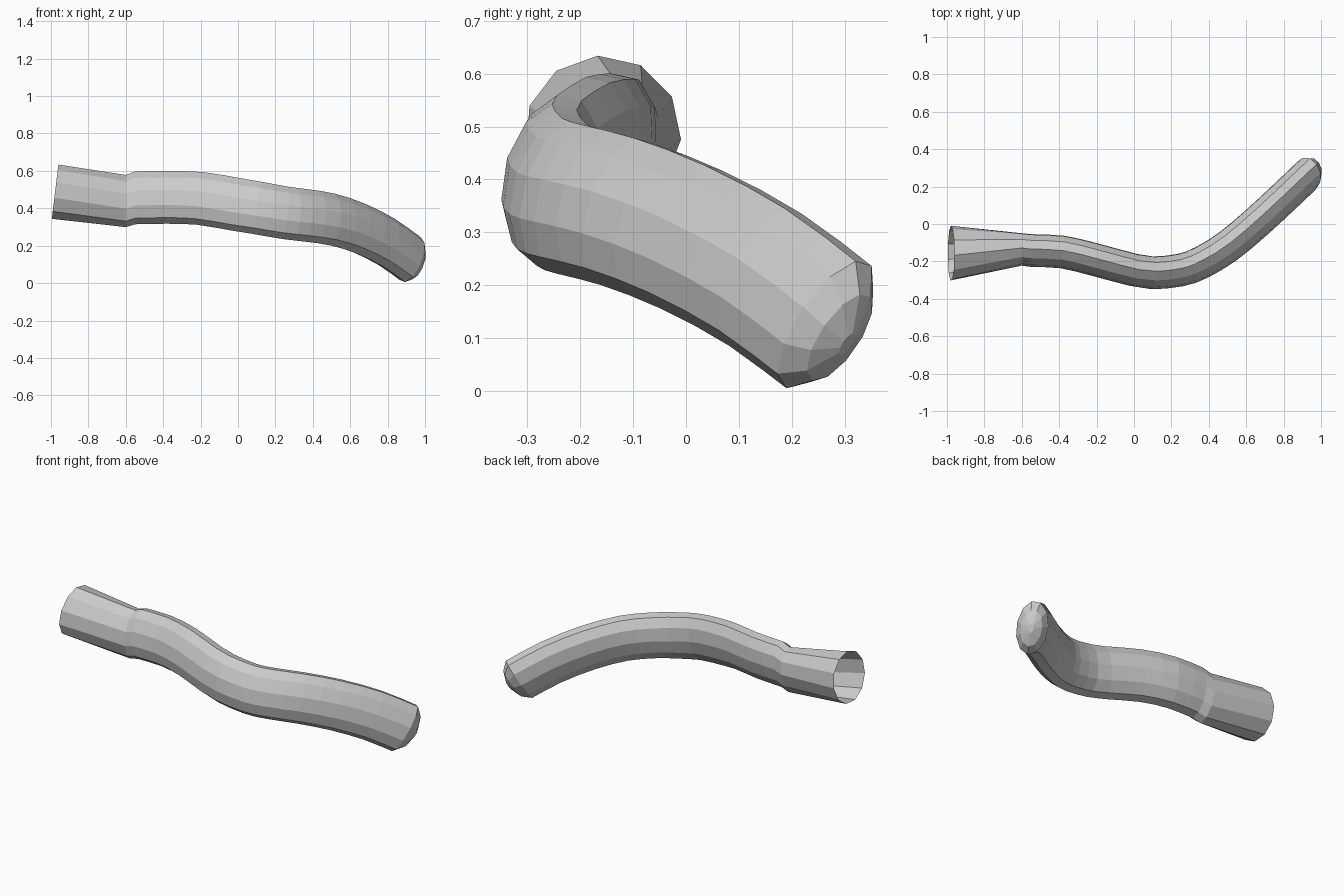
import bpy, bmesh
from math import sin, cos, pi
from mathutils import Vector

if "Cube" in bpy.data.objects:
    bpy.data.objects.remove(bpy.data.objects["Cube"])

SIDES = 11
ROLL = -0.22          # the oval section leans a little towards the back


def ring(center, tangent, a, b, roll=ROLL):
    """Elliptical ring of points across the given direction."""
    t = tangent.normalized()
    side = t.cross(Vector((0, 0, 1))).normalized()
    up = side.cross(t)
    pts = []
    for i in range(SIDES):
        ang = 2 * pi * (i + 0.5) / SIDES
        s, u = a * sin(ang), b * cos(ang)
        pts.append(center + side * (s * cos(roll) + u * sin(roll))
                   + up * (u * cos(roll) - s * sin(roll)))
    return pts


def loft(name, rings, cap_end=False):
    bm = bmesh.new()
    rows = [[bm.verts.new(p) for p in r] for r in rings]
    for r0, r1 in zip(rows, rows[1:]):
        for i in range(SIDES):
            j = (i + 1) % SIDES
            bm.faces.new((r0[i], r0[j], r1[j], r1[i]))
    if cap_end:
        bm.faces.new(rows[-1])
    bmesh.ops.recalc_face_normals(bm, faces=bm.faces)
    me = bpy.data.meshes.new(name)
    bm.to_mesh(me)
    bm.free()
    ob = bpy.data.objects.new(name, me)
    bpy.context.collection.objects.link(ob)
    return ob


# centre line of the bent tube
path = [Vector(p) for p in (
    (-0.55, -0.141, 0.456), (-0.38, -0.149, 0.459), (-0.2, -0.192, 0.453),
    (0.0, -0.245, 0.420), (0.1, -0.26, 0.403), (0.25, -0.245, 0.376),
    (0.36, -0.205, 0.362), (0.5, -0.12, 0.340), (0.65, 0.005, 0.291),
    (0.8, 0.143, 0.216), (0.927, 0.264, 0.126))]
A, B = 0.085, 0.145
LAST = len(path) - 1
end_dir = Vector((0.62, 0.58, -0.53)).normalized()


def direction(i):
    if i == 0:
        return Vector((1, 0, 0))
    if i == LAST:
        return end_dir
    return path[i + 1] - path[i - 1]


# tube body: collar ring at the joint, then swept rings
joint = Vector((-0.6, -0.135, 0.439))
joint_dir = Vector((1, 0, 0))
rings = [ring(joint, joint_dir, 0.084, 0.143)]
for i in range(LAST + 1):
    rings.append(ring(path[i], direction(i), A, B))
    # halfway ring keeps the bends even
    if i < LAST and i != 3:
        m0 = (path[i + 1] - path[max(i - 1, 0)]) * 0.5
        m1 = (path[min(i + 2, LAST)] - path[i]) * 0.5
        mid = (path[i] + path[i + 1]) / 2 + (m0 - m1) / 8
        rings.append(ring(mid, path[i + 1] - path[i], A, B))
# domed end with a small flat tip
for along, size in ((0.045, 0.68), (0.07, 0.17)):
    rings.append(ring(path[-1] + end_dir * along, end_dir, A * size, B * size))
loft("tube_body", rings, cap_end=True)

# open sleeve flaring from the oval joint to a round mouth
mouth = Vector((-0.978, -0.157, 0.487))
loft("end_sleeve", [
    ring(mouth, Vector((0.99, 0, -0.12)), 0.148, 0.148),
    ring(joint, joint_dir, 0.084, 0.143)])
